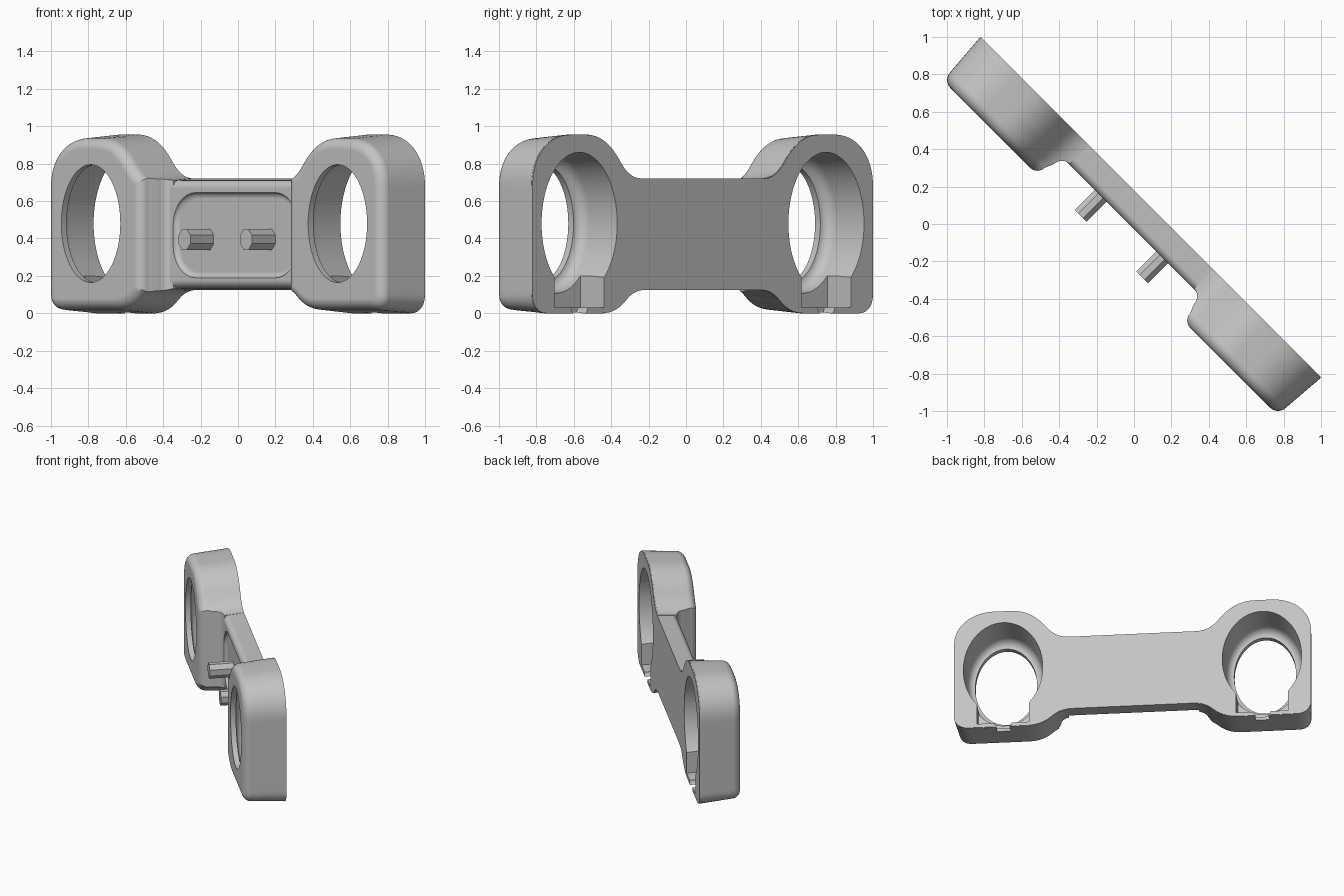
import bpy, bmesh
from math import sin, cos, pi, radians
from mathutils import Vector, Matrix

cube = bpy.data.objects.get("Cube")
if cube:
    bpy.data.objects.remove(cube, do_unlink=True)

grey = bpy.data.materials.new("satin_grey")
grey.use_nodes = True
colour = (0.55, 0.55, 0.55, 1)
grey.diffuse_color = colour
grey.node_tree.nodes["Principled BSDF"].inputs["Base Color"].default_value = colour

# The part is modelled straight (length, depth, height) and turned diagonally
TURN = Matrix.Rotation(radians(-45), 4, 'Z')
BACK, FRONT, BAR_FRONT = 0.127, -0.18, -0.02
HOLE_U, HOLE_Z = 0.933, 0.48


def loft(name, layers):
    """Closed solid through rings of (u, z) points, each at its own depth."""
    bm = bmesh.new()
    rings = [[bm.verts.new((u, v, z)) for u, z in ring] for v, ring in layers]
    for a, b in zip(rings, rings[1:]):
        for i in range(len(a)):
            j = (i + 1) % len(a)
            bm.faces.new((a[i], a[j], b[j], b[i]))
    bm.faces.new(rings[0])
    bm.faces.new(rings[-1])
    bmesh.ops.recalc_face_normals(bm, faces=bm.faces)
    mesh = bpy.data.meshes.new(name)
    bm.to_mesh(mesh)
    bm.free()
    mesh.materials.append(grey)
    obj = bpy.data.objects.new(name, mesh)
    obj.matrix_world = TURN
    bpy.context.collection.objects.link(obj)
    return obj


def combine(target, other, operation):
    bpy.context.view_layer.objects.active = target
    mod = target.modifiers.new("combine", 'BOOLEAN')
    mod.object, mod.operation, mod.solver = other, operation, 'EXACT'
    bpy.ops.object.modifier_apply(modifier=mod.name)
    bpy.data.objects.remove(other, do_unlink=True)


def bezier(*p, n=12):
    a, b, c, d = map(Vector, p)
    return [a * (1 - t)**3 + b * 3 * t * (1 - t)**2 + c * 3 * t * t * (1 - t) + d * t**3
            for t in (i / n for i in range(n + 1))]


def ellipse(cu, cz, a, b, n=64, phase=0.0):
    return [(cu + a * cos(2 * pi * i / n + phase), cz + b * sin(2 * pi * i / n + phase))
            for i in range(n)]


def rounded_rect(cz, w, h, r):
    return [(su * (w - r) + r * cos(q * pi / 2 + i * pi / 16),
             cz + sz * (h - r) + r * sin(q * pi / 2 + i * pi / 16))
            for q, (su, sz) in enumerate([(1, 1), (-1, 1), (-1, -1), (1, -1)])
            for i in range(9)]


# Half outline: bar top, shoulder, crown, outer side, foot, bar bottom
END = 1.287
half = [Vector((0.1, 0.72))]
half += bezier((.45, .72), (.55, .72), (.59, .77), (.63, .82))
half += bezier((.63, .82), (.7, .91), (.78, .955), (.88, .955))[1:]
half += bezier((1.0, .955), (1.16, .955), (END, .85), (END, .68), n=20)
half += bezier((END, .1), (END, .045), (1.25, 0), (1.18, 0))
half += bezier((.77, 0), (.67, 0), (.62, .035), (.58, .07))
half += bezier((.58, .07), (.54, .105), (.5, .125), (.43, .125))[1:]
half += [Vector((0.1, 0.125))]


def inset(points, d):
    out = []
    for i, p in enumerate(points):
        before = (p - points[i - 1]).normalized() if i else Vector((1, 0))
        after = (points[i + 1] - p).normalized() if i + 1 < len(points) else Vector((-1, 0))
        t = (before + after).normalized()
        out.append(p + Vector((t.y, -t.x)) * d)
    return out


def clip(points, limit):
    """Keep the chain beyond u = limit, with exact end points."""
    out = []
    for a, b in zip(points, points[1:]):
        if (a.x < limit) != (b.x < limit):
            out.append(a.lerp(b, (limit - a.x) / (b.x - a.x)))
        if b.x >= limit:
            out.append(b)
    return out


def resample(points, n=100):
    lengths = [(b - a).length for a, b in zip(points, points[1:])]
    total, out, k, done = sum(lengths), [], 0, 0.0
    for i in range(n):
        s = total * i / (n - 1)
        while k < len(lengths) - 1 and done + lengths[k] < s:
            done += lengths[k]
            k += 1
        out.append(points[k].lerp(points[k + 1], min(1, (s - done) / max(lengths[k], 1e-9))))
    return out


def draft(v):
    return 0.08 * (BACK - v)


# Bar: full outline with a rounded front rim
R = 0.04
bar_steps = [(BACK, 0)]
for i in range(7):
    a = i / 6 * pi / 2
    v = BAR_FRONT + R * (1 - sin(a))
    bar_steps.append((v, draft(v) + R * (1 - cos(a))))
layers = []
for v, d in bar_steps:
    ring = inset(half, d)
    layers.append((v, ring + [Vector((-p.x, p.y)) for p in reversed(ring)]))
body = loft("mount_body", layers)

# Shallow pocket on the bar front
pocket = [(-0.06, rounded_rect(0.4175, .47, .228, .17))]
for i in range(6):
    a = i / 5 * pi / 2
    s = 0.033 * (1 - cos(a))
    pocket.append((BAR_FRONT + 0.025 * sin(a), rounded_rect(0.4175, .47 - s, .228 - s, .17 - s)))
combine(body, loft("pocket_cutter", pocket), 'DIFFERENCE')

# Ring bosses: fillet up from the bar, drafted wall, rounded front rim
boss_steps = [(0.12, draft(0.12), 0.47)]
for i in range(7):
    a = i / 6 * pi / 2
    v = BAR_FRONT + 0.004 - 0.064 * (1 - cos(a))
    boss_steps.append((v, draft(v), 0.47 + 0.06 * sin(a)))
for i in range(9):
    a = i / 8 * pi / 2
    v = FRONT + 0.055 * (1 - sin(a))
    boss_steps.append((v, draft(v) + 0.055 * (1 - cos(a)), 0.55 + 0.055 * (1 - cos(a))))

for side, label in ((1, "left"), (-1, "right")):
    layers = []
    for v, d, inner in boss_steps:
        ring = resample(clip(inset(half, d - 0.0015), inner))
        layers.append((v, [(side * p.x, p.y) for p in ring]))
    combine(body, loft(label + "_boss", layers), 'UNION')

# Stepped oval holes, with a slot and a small notch at the foot
for side in (1, -1):
    u = side * HOLE_U
    hole = [(0.15, ellipse(u, HOLE_Z, .287, .382))]
    for i in range(8):
        a = i / 7 * pi / 2
        hole.append((-0.07 - 0.07 * sin(a),
                     ellipse(u, HOLE_Z, .223 + .054 * cos(a), .315 + .057 * cos(a))))
    hole.append((-0.25, ellipse(u, HOLE_Z, .223, .315)))
    combine(body, loft("hole_cutter", hole), 'DIFFERENCE')
    slot = [(u - .187, .03), (u + .187, .03), (u + .187, .2), (u - .187, .2)]
    combine(body, loft("slot_cutter", [(-0.05, slot), (0.15, slot)]), 'DIFFERENCE')
    notch = ellipse(u, 0.03, .063, .045, n=24)
    combine(body, loft("notch_cutter", [(0.05, notch), (0.15, notch)]), 'DIFFERENCE')

# Locating pegs standing in the pocket
pegs = []
for side, label in ((1, "left"), (-1, "right")):
    ring = ellipse(side * 0.233, 0.395, .048, .06, n=8, phase=pi / 8)
    pegs.append(loft(label + "_peg", [(0.03, ring), (-0.172, ring)]))

# Smooth curved areas, keep real edges crisp
for obj in [body] + pegs:
    bpy.ops.object.select_all(action='DESELECT')
    obj.select_set(True)
    bpy.context.view_layer.objects.active = obj
    bpy.ops.object.shade_smooth_by_angle(angle=radians(30))
    normals = obj.modifiers.new("even_shading", 'WEIGHTED_NORMAL')
    normals.keep_sharp = True
